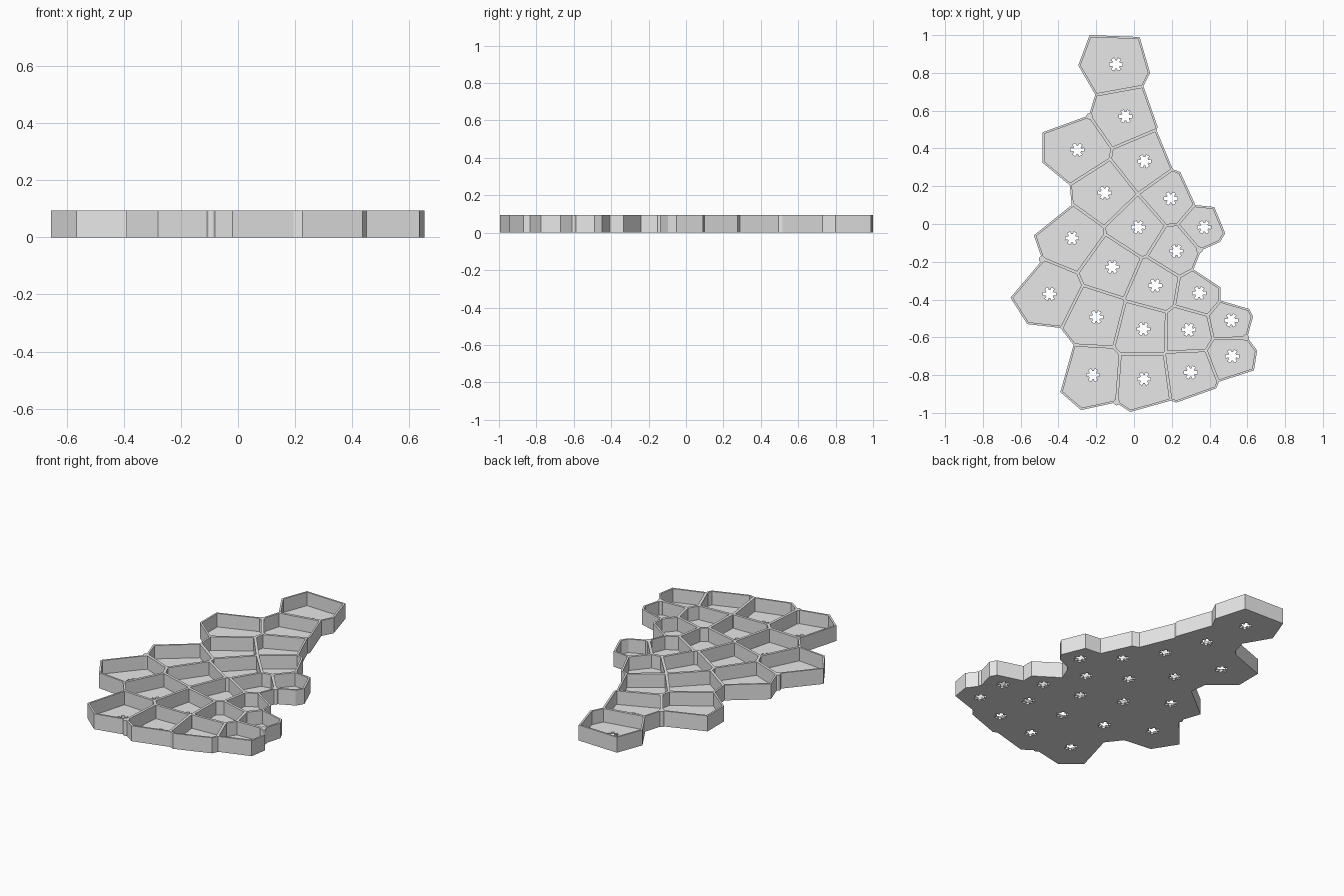
import bpy
import bmesh
import math
from mathutils import Vector

if "Cube" in bpy.data.objects:
    bpy.data.objects.remove(bpy.data.objects["Cube"])

HEIGHT, FLOOR = 0.094, 0.012
HALF_WALL, RIM = 0.008, 0.011

# Cell centres: the walls run halfway between neighbours
seeds = [Vector(p) for p in (
    (-.095, .845), (-.045, .57), (-.3, .393), (.055, .332), (-.155, .165),
    (.195, .135), (.022, -.017), (.372, -.017), (-.328, -.075), (.225, -.143),
    (-.115, -.228), (-.447, -.37), (.112, -.326), (.345, -.366), (-.2, -.493),
    (.05, -.556), (.29, -.56), (.515, -.51), (-.217, -.8), (.053, -.82),
    (.3, -.786), (.52, -.7))]

# Outer silhouette, clockwise from the back
outline = [Vector(p) for p in (
    (-.235, 1), (.03, .99), (.085, .8), (.05, .73), (.125, .515), (.12, .495),
    (.205, .29), (.245, .275), (.325, .1), (.425, .09), (.483, -.05),
    (.455, -.095), (.355, -.14), (.315, -.24), (.457, -.335), (.457, -.405),
    (.61, -.45), (.63, -.49), (.6, -.6), (.652, -.67), (.635, -.775),
    (.45, -.835), (.435, -.87), (.225, -.945), (.195, -.935), (-.02, -.995),
    (-.095, -.945), (-.28, -.985), (-.39, -.89), (-.32, -.64), (-.39, -.55),
    (-.565, -.53), (-.654, -.39), (-.485, -.19), (-.53, -.06), (-.33, .1),
    (-.34, .205), (-.485, .325), (-.485, .485), (-.238, .575), (-.205, .685),
    (-.295, .84))]

# Joint posts where outer cells meet
posts = [(-.235, .57), (-.487, -.187), (.347, -.137), (.592, -.602), (-.092, -.943)]

grey = bpy.data.materials.new("light grey")
grey.use_nodes = True
grey.diffuse_color = (0.8, 0.8, 0.8, 1)
grey.node_tree.nodes["Principled BSDF"].inputs["Base Color"].default_value = (0.8, 0.8, 0.8, 1)


def prisms(name, polygons, low, high):
    """One object holding an upright prism for every polygon."""
    bm = bmesh.new()
    for polygon in polygons:
        base = bm.faces.new([bm.verts.new((p[0], p[1], low)) for p in polygon])
        new = bmesh.ops.extrude_face_region(bm, geom=[base], use_keep_orig=True)
        top = [v for v in new["geom"] if isinstance(v, bmesh.types.BMVert)]
        bmesh.ops.translate(bm, verts=top, vec=(0, 0, high - low))
    bmesh.ops.recalc_face_normals(bm, faces=bm.faces)
    mesh = bpy.data.meshes.new(name)
    bm.to_mesh(mesh)
    bm.free()
    mesh.materials.append(grey)
    obj = bpy.data.objects.new(name, mesh)
    bpy.context.collection.objects.link(obj)
    return obj


def clip(polygon, point, inward):
    """Keep the part of a convex polygon on the inward side of a line."""
    kept = []
    for a, b in zip(polygon, polygon[1:] + polygon[:1]):
        da, db = (a - point).dot(inward), (b - point).dot(inward)
        if da >= 0:
            kept.append(a)
        if da * db < 0:
            kept.append(a.lerp(b, da / (da - db)))
    return kept


def pocket(seed):
    """Inside of one cell, inset from its neighbours and the outer rim."""
    polygon = [Vector(p) for p in ((-2, -2), (2, -2), (2, 2), (-2, 2))]
    for other in seeds:
        if other != seed:
            inward = (seed - other).normalized()
            polygon = clip(polygon, (seed + other) / 2 + inward * HALF_WALL, inward)
    for a, b in zip(outline, outline[1:] + outline[:1]):
        middle = (a + b) / 2
        if min(seeds, key=lambda s: (s - middle).length) == seed:
            along = (b - a).normalized()
            inward = Vector((along.y, -along.x))
            polygon = clip(polygon, a + inward * RIM, inward)
    return polygon


def ring(centre, profile, repeats):
    """Closed polygon repeating (degrees, radius) pairs around a centre."""
    points = []
    for i in range(repeats):
        for degrees, radius in profile:
            t = math.radians(degrees + i * 360 / repeats)
            points.append((centre[0] + radius * math.cos(t), centre[1] + radius * math.sin(t)))
    return points


def cut(target, cutter):
    """Subtract the cutter from the target and discard it."""
    cutter.hide_render = True
    modifier = target.modifiers.new("cut", 'BOOLEAN')
    modifier.operation = 'DIFFERENCE'
    modifier.solver = 'EXACT'
    modifier.object = cutter
    bpy.context.view_layer.objects.active = target
    bpy.ops.object.modifier_apply(modifier=modifier.name)
    bpy.data.objects.remove(cutter)


# Tray body with hollow cells
tray = prisms("cell_tray", [outline], 0, HEIGHT)
cut(tray, prisms("pocket_cutter", [pocket(s) for s in seeds], FLOOR, HEIGHT * 2))

# Six-toothed drain hole in every cell floor
tooth = ((-20, .022), (-14, .036), (14, .036), (20, .022))
cut(tray, prisms("drain_cutter", [ring(s, tooth, 6) for s in seeds], -FLOOR, FLOOR * 3))

# Round posts at the joints
prisms("joint_posts", [ring(p, ((0, .017),), 20) for p in posts], 0, HEIGHT)
